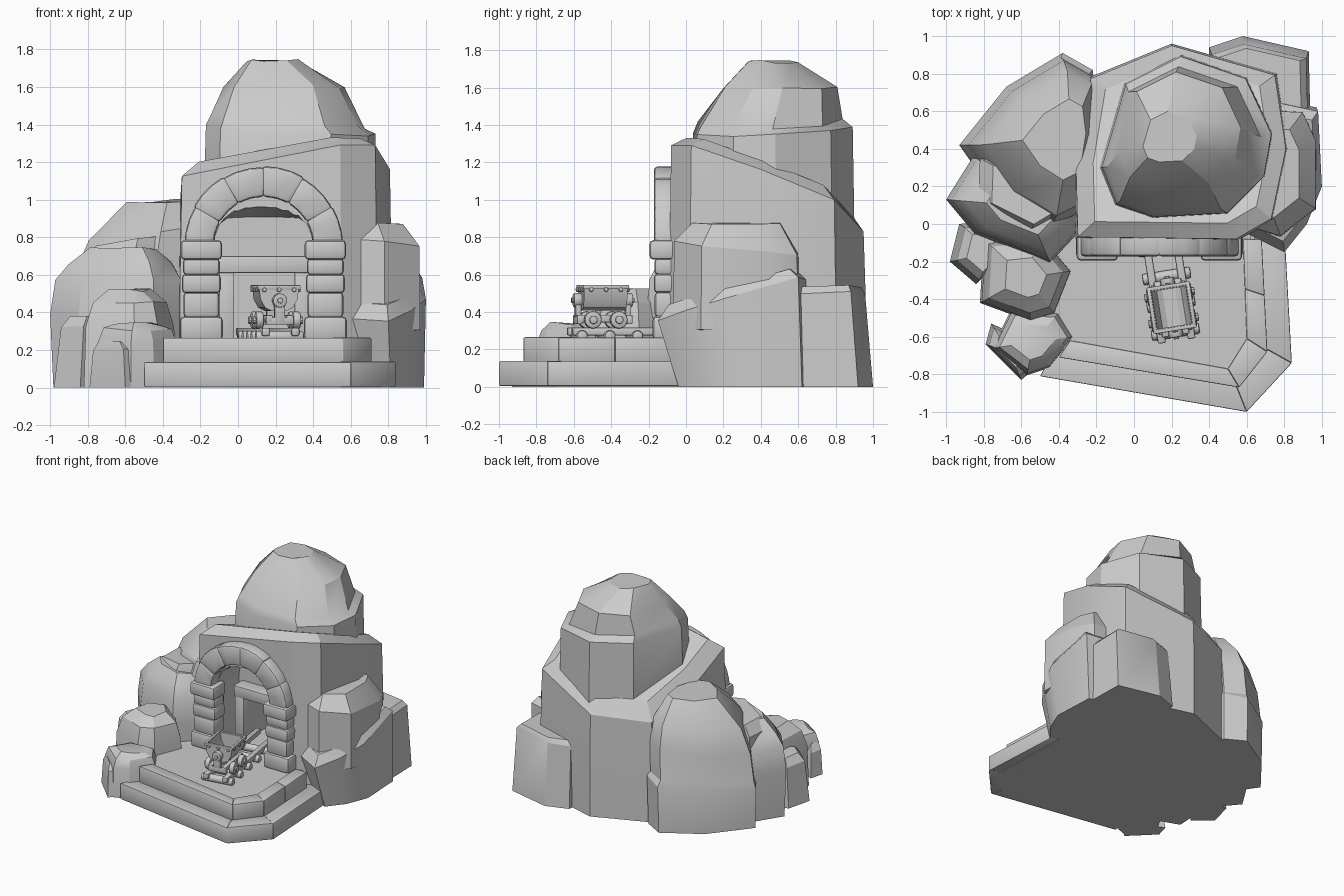
import bpy, bmesh, math, random
from mathutils import Matrix, Vector

if "Cube" in bpy.data.objects:
    bpy.data.objects.remove(bpy.data.objects["Cube"])

random.seed(4)
I = Matrix.Identity(4)


def finish(name, bm, bevel=0.0, segs=2, mat=I):
    bmesh.ops.recalc_face_normals(bm, faces=bm.faces)
    if bevel:
        bmesh.ops.bevel(bm, geom=list(bm.edges), offset=bevel, segments=segs, profile=0.5, affect='EDGES')
    bm.transform(mat)
    me = bpy.data.meshes.new(name)
    bm.to_mesh(me)
    bm.free()
    ob = bpy.data.objects.new(name, me)
    bpy.context.collection.objects.link(ob)
    return ob


def loft(name, rings, bevel=0.0, mat=I):
    """Skin a stack of equal-length rings and cap both ends."""
    bm = bmesh.new()
    vs = [[bm.verts.new(p) for p in r] for r in rings]
    n = len(rings[0])
    for a, b in zip(vs, vs[1:]):
        for i in range(n):
            bm.faces.new((a[i], a[(i + 1) % n], b[(i + 1) % n], b[i]))
    bm.faces.new(vs[0][::-1])
    bm.faces.new(vs[-1])
    return finish(name, bm, bevel, 2, mat)


def prism(name, pts, z0, z1, bevel=0.0):
    return loft(name, [[(x, y, z) for x, y in pts] for z in (z0, z1)], bevel)


def box(name, lo, hi, bevel=0.0, mat=I):
    c = [(lo[0], lo[1]), (hi[0], lo[1]), (hi[0], hi[1]), (lo[0], hi[1])]
    return loft(name, [[(x, y, z) for x, y in c] for z in (lo[2], hi[2])], bevel, mat)


def cyl(name, center, r, length, axis, bevel=0.006, mat=I, n=14):
    bm = bmesh.new()
    bmesh.ops.create_cone(bm, cap_ends=True, segments=n, radius1=r, radius2=r, depth=length)
    rim = [e for e in bm.edges if any(len(f.verts) > 4 for f in e.link_faces)]
    bmesh.ops.bevel(bm, geom=rim, offset=bevel, segments=2, profile=0.5, affect='EDGES')
    q = Vector((0, 0, 1)).rotation_difference(Vector(axis)).to_matrix().to_4x4()
    return finish(name, bm, mat=mat @ Matrix.Translation(center) @ q)


def rock(name, outline, levels, jit=0.01):
    """Levels: z, scale, shift x, shift y, tilt x, tilt y of the outline."""
    xs, ys = zip(*outline)
    cx, cy = (min(xs) + max(xs)) / 2, (min(ys) + max(ys)) / 2
    rings = []
    for lv in levels:
        z, s, dx, dy, tx, ty = (list(lv) + [0] * 6)[:6]
        ring = []
        for x, y in outline:
            px, py = (x - cx) * s, (y - cy) * s
            j = random.uniform(-jit, jit) if z > 0 else 0
            ring.append((cx + px + dx, cy + py + dy, z + tx * px + ty * py + j))
        rings.append(ring)
    return loft(name, rings)


# main cliff and the boulder on top
cliff = rock("cliff_rock",
             [(-.31, -.08), (.55, -.09), (.74, .02), (.82, .4), (.76, .8), (.2, .96), (-.24, .78), (-.32, .3)],
             [(0, 1.0), (.5, 1), (1.04, .98, 0, 0, .2, -.38), (1.12, .82, 0, 0, .18, -.38)], .006)
rock("summit_boulder",
     [(-.18, .3), (-.1, .1), (.1, .03), (.5, .05), (.7, .25), (.74, .48), (.6, .78), (.25, .9), (-.05, .75)],
     [(1.02, 1, 0, 0, 0, -.3), (1.37, .98, 0, 0, -.06, .04), (1.42, .89, -.015, -.015, -.08, .02),
      (1.6, .7, -.035, .04), (1.74, .31, -.09, 0)])

# right-hand rocks
rock("right_lower_rock", [(.5, 0), (.8, -.15), (.92, 0), (1, .2), (.98, .6), (.6, .68)],
     [(0, .88, .02, .06), (.47, 1, 0, 0, .1, .28), (.53, .86, 0, 0, .05, .28)])
rock("right_upper_rock", [(.55, 0), (.78, -.07), (.97, .08), (.97, .45), (.9, .6), (.55, .62)],
     [(.3, 1), (.75, .98, 0, 0, -.05, -.1), (.88, .7, -.03)])
rock("right_back_rock", [(.4, .8), (.7, .5), (.94, .5), (.93, .92), (.58, 1), (.4, .94)],
     [(0, 1), (.5, .95, 0, -.03), (.54, .82, 0, -.02)])

# left-hand rocks
rock("left_back_rock",
     [(-.93, .42), (-.72, .12), (-.45, -.05), (-.25, .05), (-.18, .5), (-.22, .82), (-.38, .91), (-.68, .73)],
     [(0, .98), (.36, 1, 0, 0, .1), (.4, .95, 0, 0, .1), (.64, .92, .02, 0, .15), (.82, .8, .06, 0, .1),
      (.99, .45, .13, .02, .05)])
rock("left_mid_rock", [(-.83, .1), (-.55, -.04), (-.4, .05), (-.4, .3), (-.82, .35)],
     [(.5, 1), (.7, 1, 0, 0, .12), (.78, .8, .03, 0, .1)])
rock("left_front_rock", [(-1, .13), (-.85, -.05), (-.45, -.21), (-.3, -.05), (-.3, .2), (-.83, .4)],
     [(0, .95), (.38, 1), (.57, .95, .01), (.66, .78, .02, 0, .05), (.74, .5, .04)])
rock("front_boulder", [(-.82, -.42), (-.55, -.52), (-.42, -.48), (-.33, -.25), (-.5, -.05), (-.8, -.08)],
     [(0, 1), (.32, .96), (.45, .8), (.52, .45)])
rock("front_low_rock", [(-.75, -.66), (-.57, -.8), (-.45, -.76), (-.32, -.6), (-.4, -.47), (-.65, -.46)],
     [(0, 1.03), (.24, .98), (.31, .84), (.34, .55)])
rock("front_shard", [(-.79, -.64), (-.6, -.83), (-.54, -.78), (-.6, -.6), (-.76, -.53)],
     [(0, 1), (.2, .85), (.25, .55)])
rock("left_shard", [(-.98, -.2), (-.84, -.32), (-.72, -.2), (-.76, .02), (-.93, 0)],
     [(0, 1), (.32, .86, .02), (.38, .62, .04)])

# cave recess and inner passage carved out of the cliff
CX = .135
arc = [(CX + .265 * math.cos(a), .74 + .265 * math.sin(a)) for a in (math.pi * i / 12 for i in range(13))]
prof = [(CX - .265, .25), (CX + .265, .25)] + arc
back = [(x, z if z < .9 else .9 + (z - .9) * .08) for x, z in prof]
cutters = [loft("recess_cutter", [[(x, -.3, z) for x, z in prof], [(x, .2, z) for x, z in back]]),
           box("passage_cutter", (-.03, .1, .25), (.3, .45, .615))]
for c in cutters:
    m = cliff.modifiers.new("carve", 'BOOLEAN')
    m.object, m.operation, m.solver = c, 'DIFFERENCE', 'EXACT'
    bpy.context.view_layer.objects.active = cliff
    bpy.ops.object.modifier_apply(modifier=m.name)
    bpy.data.objects.remove(c)

# inner door frame
for x in (-.1, .3):
    box("door_post", (x, .1, .25), (x + .08, .24, .62), .008)
box("door_lintel", (-.105, .09, .61), (.385, .24, .7), .008)

# floor slabs and two tiers of kerb stones
prism("lower_slab", [(-.5, -.76), (.55, -.93), (.76, -.7), (.74, .1), (-.6, .1)], 0, .125)
prism("upper_slab", [(-.42, -.66), (.52, -.8), (.64, -.62), (.62, .05), (-.6, .05)], 0, .25)


def kerb(name, outer, inner, counts, z0, z1):
    for k, n in enumerate(counts):
        o0, o1, i0, i1 = (Vector(p) for p in (outer[k], outer[k + 1], inner[k], inner[k + 1]))
        for s in range(n):
            a, b = s / n, (s + 1) / n
            dz = random.uniform(-.003, .003)
            prism(name, [o0.lerp(o1, a), o0.lerp(o1, b), i0.lerp(i1, b), i0.lerp(i1, a)], z0, z1 + dz, .006)


kerb("lower_step_stone", [(-.5, -.81), (.6, -1), (.84, -.74), (.8, -.02)],
     [(-.42, -.66), (.52, -.8), (.66, -.64), (.64, -.02)], (1, 1, 1), .005, .137)
kerb("upper_step_stone", [(-.4, -.71), (.56, -.87), (.71, -.68), (.68, -.08)],
     [(-.34, -.62), (.5, -.77), (.6, -.61), (.58, -.08)], (1, 1, 2), .13, .263)

# stone archway: pillars, capitals, arch stones
courses = [(.25, .378, .014), (.372, .508, -.004), (.502, .604, .004), (.598, .69, -.002)]
for side in (-1, 1):
    px = CX + side * .33
    for z0, z1, g in courses:
        box("pillar_block", (px - .1 - g, -.17 - g * .6, z0), (px + .1 + g, -.03, z1), .022)
    box("pillar_capital", (px - .11, -.195, .68), (px + .11, -.03, .785), .022)
for k in range(6):
    angs = [math.radians(30 * k + d) for d in (-1, 10, 20, 31)]
    ro = .42 + random.uniform(-.002, .01)
    ring = [(ro * math.cos(a), ro * math.sin(a)) for a in angs]
    ring += [(.265 * math.cos(a), .265 * math.sin(a)) for a in reversed(angs)]
    loft("arch_stone", [[(CX + x, y, .75 + z) for x, z in ring] for y in (-.172, -.03)], .02)

# rails and sleepers, in the cart's turned frame
T = Matrix.Translation((.2, -.445, 0)) @ Matrix.Rotation(math.radians(9), 4, 'Z')
for x in (-.08, .08):
    box("rail", (x - .021, -.18, .275), (x + .021, .72, .318), .008, T)
for i in range(5):
    cyl("sleeper", (0, -.13 + .15 * i, .272), .03, .26, (1, 0, 0), .012, T)

# mine cart: open tub with U section, end plates, rim
outer = [(-.108, .54), (-.1, .47), (-.075, .425), (-.04, .408), (.04, .408), (.075, .425), (.1, .47), (.108, .54)]
inner = [(x * .86, z if z > .53 else z + .013) for x, z in outer]
loft("cart_tub", [[(x, y, z) for x, z in outer + inner[::-1]] for y in (-.115, .115)], mat=T)
for s in (-1, 1):
    loft("cart_end", [[(x, s * y, z) for x, z in outer] for y in (.1, .117)], mat=T)
    box("cart_rim_side", (s * .106 - .01, -.125, .522), (s * .106 + .01, .125, .545), .004, T)
    box("cart_rim_end", (-.106, s * .115 - .01, .522), (.106, s * .115 + .01, .545), .004, T)
    # tipping pivot at each end
    box("pivot_post", (-.028, s * .135 - .015, .34), (.028, s * .135 + .015, .465), .005, T)
    cyl("pivot_hub", (0, s * .137, .463), .038, .045, (0, 1, 0), mat=T)
    cyl("pivot_pin", (0, s * .16, .463), .015, .02, (0, 1, 0), .003, T, 10)
    # chassis beams, wheels and rivets
    box("chassis_beam", (s * .055 - .018, -.15, .345), (s * .055 + .018, .15, .385), .006, T)
    box("chassis_end", (-.075, s * .135 - .015, .335), (.075, s * .135 + .015, .375), .006, T)
    for y in (-.07, .07):
        cyl("wheel", (s * .1, y, .358), .047, .042, (1, 0, 0), .01, T, 16)
        cyl("wheel_hub", (s * .124, y, .358), .022, .022, (1, 0, 0), .005, T, 10)
        cyl("axle", (s * .045, y, .358), .013, .09, (1, 0, 0), .003, T, 8)
    for y in (-.08, 0, .08):
        cyl("rivet", (s * .113, y, .52), .012, .018, (1, 0, 0), .005, T, 8)
        cyl("end_rivet", (y, s * .124, .52), .012, .018, (0, 1, 0), .005, T, 8)

# smooth only gentle bends, keep facets crisp
bpy.ops.object.select_all(action='SELECT')
bpy.context.view_layer.objects.active = cliff
bpy.ops.object.shade_smooth_by_angle(angle=math.radians(28))
